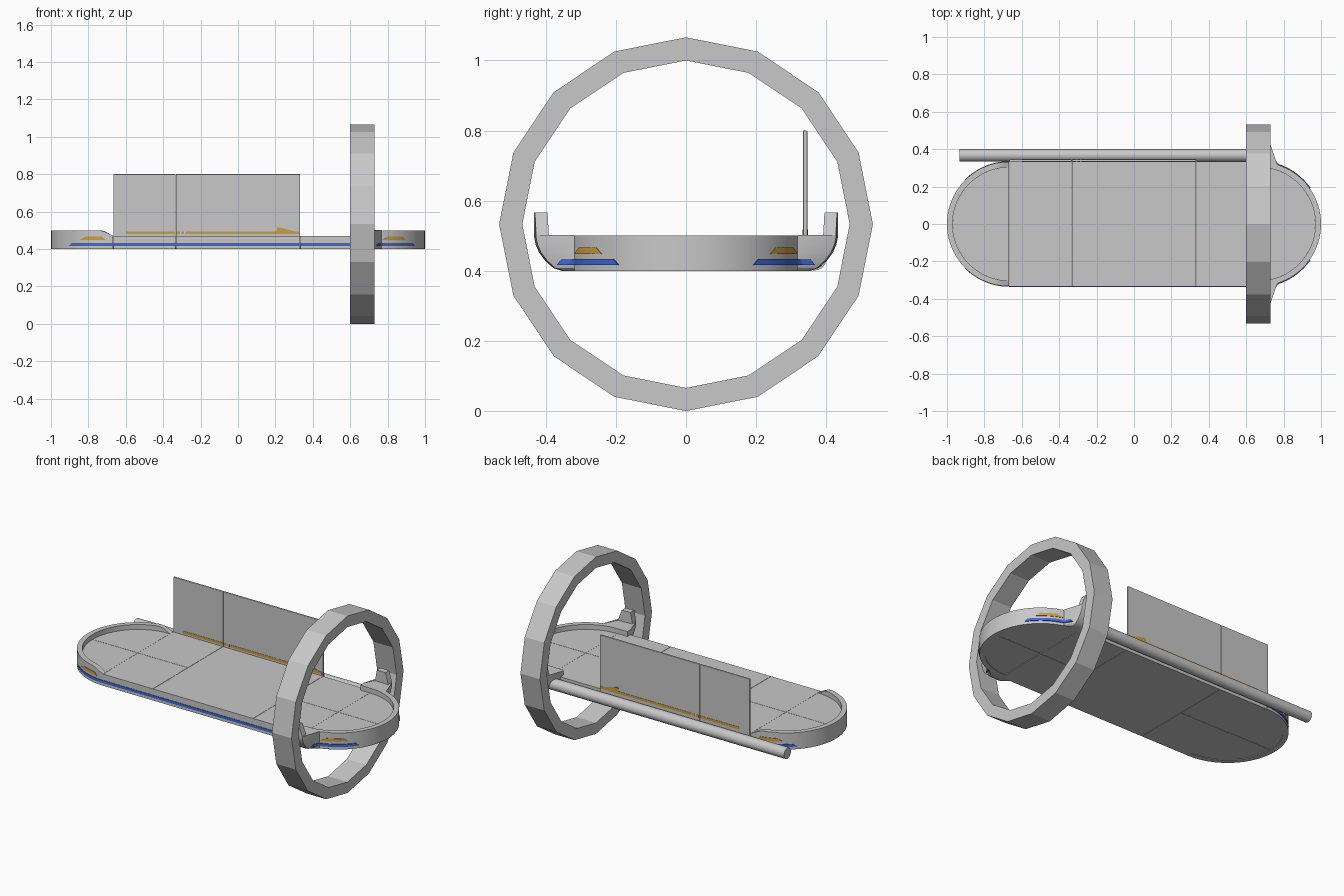
import bpy, bmesh
from math import sin, cos, pi, radians, sqrt

cube = bpy.data.objects.get("Cube")
if cube:
    bpy.data.objects.remove(cube, do_unlink=True)


def material(name, rgb):
    m = bpy.data.materials.new(name)
    m.use_nodes = True
    m.diffuse_color = (*rgb, 1)
    m.node_tree.nodes["Principled BSDF"].inputs["Base Color"].default_value = (*rgb, 1)
    return m


GREY = material("light grey", (0.58, 0.58, 0.58))
BLUE = material("blue", (0.05, 0.14, 0.68))
ORANGE = material("amber", (0.62, 0.34, 0.05))

R, END = 0.333, 0.667          # end radius and end centre distance
LOW, FLOOR, TOP = 0.403, 0.47, 0.5
WALL = 0.03                    # rim thickness


def finish(name, bm, mat, smooth):
    bmesh.ops.recalc_face_normals(bm, faces=bm.faces)
    if smooth:
        for f in bm.faces:
            f.smooth = True
        for e in bm.edges:
            e.smooth = e.calc_face_angle(pi) < radians(30)
    mesh = bpy.data.meshes.new(name)
    bm.to_mesh(mesh)
    bm.free()
    mesh.materials.append(mat)
    obj = bpy.data.objects.new(name, mesh)
    bpy.context.collection.objects.link(obj)
    return obj


def loft(name, sections, mat=GREY, closed=False, smooth=False):
    """Skin a row of equal cross-sections, capped unless the row is closed."""
    bm = bmesh.new()
    rows = [[bm.verts.new(p) for p in s] for s in sections]
    pairs = list(zip(rows, rows[1:]))
    if closed:
        pairs.append((rows[-1], rows[0]))
    else:
        bm.faces.new(rows[0])
        bm.faces.new(rows[-1])
    for a, b in pairs:
        for i in range(len(a)):
            j = (i + 1) % len(a)
            bm.faces.new((a[i], a[j], b[j], b[i]))
    return finish(name, bm, mat, smooth)


def slab(name, outline, z0, z1):
    return loft(name, [[(x, y, z) for x, y in outline] for z in (z0, z1)])


def ribbon(name, lower, upper, mat, thick=0.005):
    """Thin painted plate between a lower and an upper edge."""
    bm = bmesh.new()
    a = [bm.verts.new(p) for p in lower]
    b = [bm.verts.new(p) for p in upper]
    for i in range(len(a) - 1):
        bm.faces.new((a[i], a[i + 1], b[i + 1], b[i]))
    obj = finish(name, bm, mat, False)
    mod = obj.modifiers.new("thickness", "SOLIDIFY")
    mod.thickness, mod.offset = thick, 0


# Floor tiles, with fine seams between them
g = 0.001
mid = END / 2
slab("centre_floor", [(-mid + g, -R), (mid - g, -R), (mid - g, R), (-mid + g, R)], LOW - 0.003, FLOOR)
for sx, end in ((-1, "right"), (1, "left")):
    for sy, side in ((-1, "front"), (1, "back")):
        x0, x1, y0 = sx * (mid + g), sx * (END - g), sy * g
        slab(f"{end}_{side}_floor", [(x0, y0), (x1, y0), (x1, sy * R), (x0, sy * R)], LOW - 0.003, FLOOR)
        arc = [(sx * (END + (R - WALL) * sin(t)), sy * max(g, (R - WALL) * cos(t)))
               for t in (i * pi / 32 for i in range(17))]
        slab(f"{end}_{side}_end_floor", [(sx * END, y0)] + arc, LOW, FLOOR)

# Raised rims around the rounded ends
for sx, name in ((-1, "right_rim"), (1, "left_rim")):
    sections = []
    for i in range(41):
        t = -pi / 2 + pi * i / 40
        z = FLOOR + (TOP - FLOOR) * min(1, min(i, 40 - i) / 2.4)
        inner, outer = R - WALL, R
        sections.append([(sx * (END + r * cos(t)), r * sin(t), h)
                         for r, h in ((inner, 0.4), (outer, 0.4), (outer, z), (inner, z))])
    loft(name, sections, smooth=True)

# Faceted ring around the left end
ring = []
for i in range(16):
    t = i * pi / 8
    ring.append([(x, r * sin(t), 0.533 + r * cos(t))
                 for x, r in ((0.6, 0.467), (0.6, 0.533), (0.73, 0.533), (0.73, 0.467))])
loft("ring", ring, closed=True)

# Brackets flaring from the rim, each with an upright lug inside the ring
flare = [(0.022, 0.4), (0.046, 0.408), (0.068, 0.428), (0.086, 0.452), (0.096, 0.475), (0.1, 0.495)]
stations = [(0.603, 0.02, 0.502), (0.635, 1, 0.502), (0.648, 1, 0.567),
            (0.705, 1, 0.567), (0.728, 1, 0.502), (0.766, 0.02, 0.502)]
for sy, name in ((-1, "front_bracket"), (1, "back_bracket")):
    sections = []
    for x, k, top in stations:
        base = sqrt(R * R - max(0, x - END) ** 2)
        prof = [(base - WALL, 0.4)] + [(base + k * d, z) for d, z in flare]
        prof += [(base + k * 0.1, top), (base + k * 0.064, top),
                 (base + k * 0.064, TOP), (base - WALL, TOP)]
        sections.append([(x, sy * y, z) for y, z in prof])
    loft(name, sections, smooth=True)

# Tube along the back edge
tube = [[(x, 0.367 + 0.033 * cos(i * pi / 12), 0.434 + 0.033 * sin(i * pi / 12)) for i in range(24)]
        for x in (-0.933, 0.64)]
loft("back_tube", tube, smooth=True)

# Upright back panels
for x0, x1, name in ((-END, -mid, "small_back_panel"), (-mid, mid, "large_back_panel")):
    panel = slab(name, [(x0 + g, 0.334), (x1 - g, 0.334), (x1 - g, 0.346), (x0 + g, 0.346)], 0.42, 0.8)
    bev = panel.modifiers.new("rounded", "BEVEL")
    bev.width, bev.segments = 0.003, 2

# Amber arrow line on both faces of the panels
for y, face in ((0.334, "front"), (0.346, "back")):
    for x0, x1 in ((-0.6, -0.336), (-0.328, -0.31), (-0.302, -0.288), (-0.28, 0.325)):
        ribbon(f"{face}_panel_line", [(x0, y, 0.479), (x1, y, 0.479)],
               [(x0, y, 0.494), (x1, y, 0.494)], ORANGE, 0.003)
    ribbon(f"{face}_panel_arrow", [(0.205, y, 0.492), (0.328, y, 0.48)],
           [(0.21, y, 0.518), (0.328, y, 0.488)], ORANGE, 0.0034)


def rim_point(a, sx, sy):
    """Point on the rim wall; past the bracket joint it follows the flare."""
    if sx < 0 or a <= 73:
        t = radians(a)
        return sx * (END + R * cos(t)), sy * R * sin(t)
    f = (a - 73) / 8
    return 0.764 - 0.022 * f, sy * (0.318 + 0.048 * f)


def rim_stripe(name, lower, upper, z0, z1, sx, sy, mat, thick=0.005):
    n = 16
    edges = []
    for (a0, a1), z in ((lower, z0), (upper, z1)):
        edges.append([(*rim_point(a0 + (a1 - a0) * i / n, sx, sy), z) for i in range(n + 1)])
    ribbon(name, edges[0], edges[1], mat, thick)


# Painted stripes on the rims and along the front edge
for sy, side in ((-1, "front"), (1, "back")):
    rim_stripe(f"right_{side}_blue_stripe", (45, 90), (49, 90), 0.417, 0.433, -1, sy, BLUE)
    rim_stripe(f"right_{side}_amber_stripe", (57, 83), (64, 80), 0.448, 0.466, -1, sy, ORANGE)
    rim_stripe(f"left_{side}_blue_stripe", (35, 81), (38, 79), 0.417, 0.433, 1, sy, BLUE, 0.009)
    rim_stripe(f"left_{side}_amber_stripe", (46, 72), (50, 66), 0.448, 0.466, 1, sy, ORANGE)
ribbon("front_blue_stripe", [(-END, -R, 0.417), (0.605, -R, 0.417)],
       [(-END, -R, 0.433), (0.605, -R, 0.433)], BLUE)
